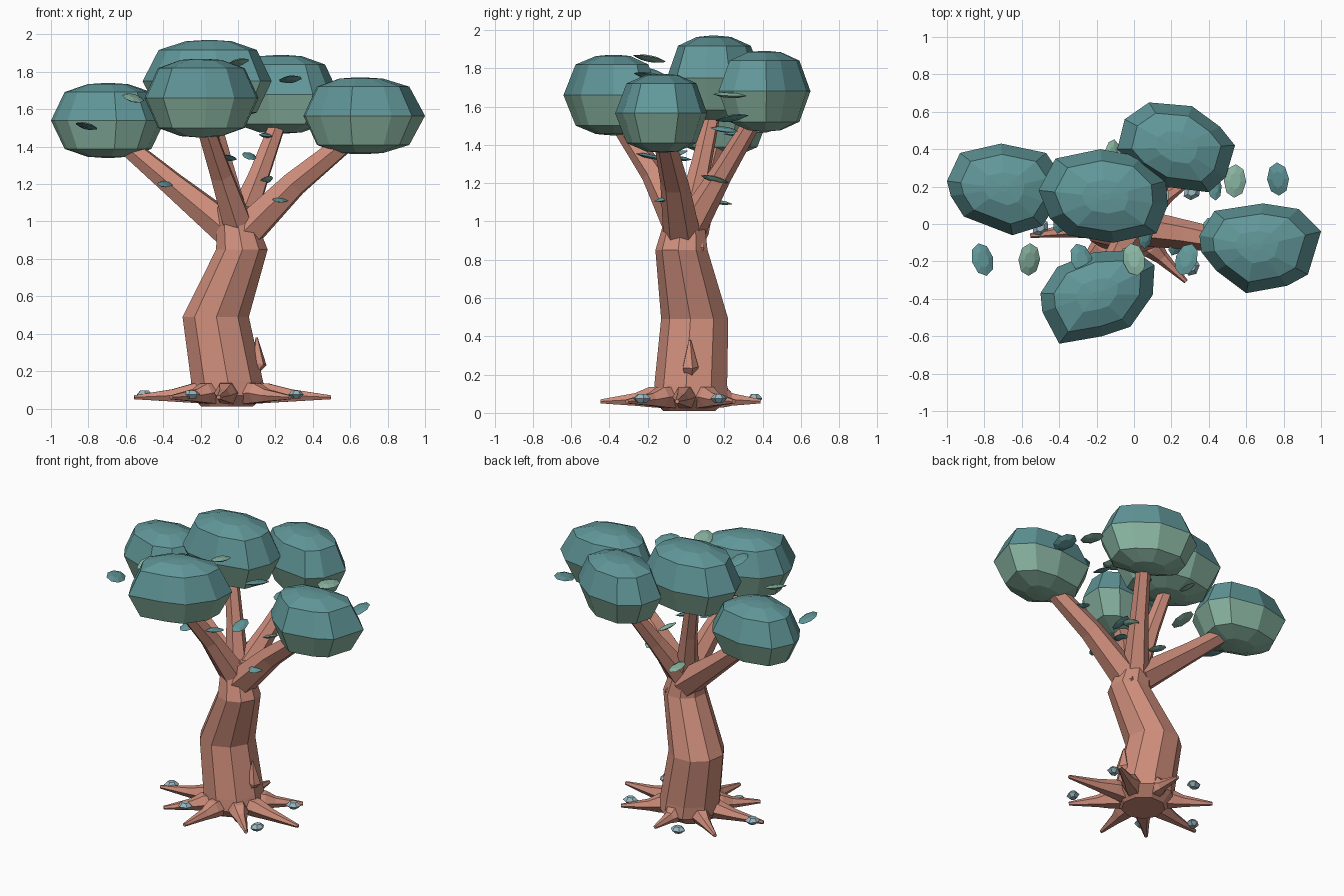
import bpy
import math
import random
from mathutils import Vector, Euler

random.seed(4)
cube = bpy.data.objects.get("Cube")
if cube:
    bpy.data.objects.remove(cube, do_unlink=True)


def material(name, colour):
    mat = bpy.data.materials.new(name)
    mat.use_nodes = True
    mat.diffuse_color = (*colour, 1)
    mat.node_tree.nodes["Principled BSDF"].inputs["Base Color"].default_value = (*colour, 1)
    return mat


BARK = material("salmon bark", (0.62, 0.27, 0.20))
TEAL = material("teal leaf", (0.12, 0.31, 0.32))
SAGE = material("sage leaf", (0.25, 0.46, 0.36))
STONE = material("pale blue stone", (0.32, 0.48, 0.53))


def loft(name, rings, mats, rule=None):
    """Skin equal-sized rings of points and close both ends; first ring is the lowest."""
    n = len(rings[0])
    verts = [tuple(p) for ring in rings for p in ring]
    faces = [tuple(reversed(range(n)))]
    for r in range(len(rings) - 1):
        a, b = r * n, (r + 1) * n
        faces += [(a + i, a + (i + 1) % n, b + (i + 1) % n, b + i) for i in range(n)]
    faces.append(tuple(range(len(verts) - n, len(verts))))
    mesh = bpy.data.meshes.new(name)
    mesh.from_pydata(verts, [], faces)
    for mat in mats:
        mesh.materials.append(mat)
    if rule:
        for face in mesh.polygons:
            face.material_index = rule(face.center)
    mesh.update()
    obj = bpy.data.objects.new(name, mesh)
    bpy.context.collection.objects.link(obj)
    return obj


def circle(centre, radius, sides, axis=Vector((0, 0, 1)), turn=0.0):
    """Ring of points around a centre, square to the axis."""
    rot = axis.to_track_quat("Z", "Y")
    angles = [math.tau * i / sides + turn for i in range(sides)]
    return [Vector(centre) + rot @ Vector((math.cos(a), math.sin(a), 0)) * radius for a in angles]


def limb(name, path, sides=6):
    """Tapered limb through (x, y, z, radius) stations."""
    axis = (Vector(path[-1][:3]) - Vector(path[0][:3])).normalized()
    return loft(name, [circle(p[:3], p[3], sides, axis) for p in path], [BARK])


# Trunk: a crooked faceted column
trunk = [(-.06, .02, .01, .14), (-.05, .03, .07, .2), (-.06, .03, .15, .195),
         (-.12, .05, .49, .18), (.02, -.02, .85, .14), (-.02, 0, 1.08, .09)]
loft("trunk", [circle(p[:3], p[3], 9, turn=.2) for p in trunk], [BARK])

# Branches reaching into each crown
limb("right_branch", [(-.02, .02, .93, .1), (-.35, .1, 1.2, .07), (-.66, .17, 1.46, .05)])
limb("left_branch", [(.03, -.02, .93, .1), (.3, -.06, 1.2, .075), (.62, -.12, 1.46, .055)])
limb("front_branch", [(.01, -.02, .95, .09), (-.09, -.17, 1.25, .065), (-.18, -.35, 1.52, .05)])
limb("back_branch", [(0, .01, .95, .09), (.11, .18, 1.24, .06), (.22, .36, 1.54, .045)])
limb("middle_branch", [(-.01, .01, .98, .08), (-.08, .08, 1.3, .055), (-.15, .14, 1.58, .045)])

# Knots: slender pointed scars on the trunk
limb("lower_knot", [(.06, .02, .16, .02), (.11, .02, .24, .045), (.1, .02, .38, .006)], 5)
limb("upper_knot", [(.09, .06, .78, .006), (.08, .07, .86, .03), (.05, .06, .95, .004)], 5)

# Roots: a star of flat spikes
for degrees, length in [(-6, .54), (33, .44), (89, .38), (145, .46),
                        (188, .52), (225, .45), (262, .46), (315, .45)]:
    a = math.radians(degrees)
    way = Vector((math.cos(a), math.sin(a), 0))
    stations = [(.05, .08, .07), (.2, .082, .06), (length * .6, .07, .038), (length, .06, .012)]
    limb("root", [(*(Vector((-.04, .01, z)) + way * d), r) for d, z, r in stations], 6)

# Crowns: irregular outlines swept through a squat dome, teal above and sage below
PROFILE = [(-1, .08), (-.97, .36), (-.76, .76), (0, 1), (.76, .76), (.97, .36), (1, .08)]


def crown(name, low, high, outline):
    pts = list(reversed([Vector(p) for p in outline]))
    mid = sum(pts, Vector((0, 0))) / len(pts)
    z, half = (low + high) / 2, (high - low) / 2
    rings = [[(*(mid + (p - mid) * s), z + h * half) for p in pts] for h, s in PROFILE]
    loft(name, rings, [TEAL, SAGE], lambda c: 1 if c.z < z else 0)


crown("right_crown", 1.34, 1.74,
      [(-1, .23), (-.93, .38), (-.71, .43), (-.47, .38), (-.39, .26),
       (-.42, .1), (-.49, -.01), (-.65, -.06), (-.91, .04), (-.98, .15)])
crown("middle_crown", 1.53, 1.97,
      [(-.51, .18), (-.42, .35), (-.18, .4), (.04, .36), (.17, .23),
       (.18, .1), (.12, -.05), (-.11, -.1), (-.35, -.06), (-.45, .03)])
crown("front_crown", 1.45, 1.87,
      [(-.5, -.37), (-.41, -.23), (-.21, -.15), (0, -.14), (.11, -.22),
       (.1, -.38), (-.02, -.55), (-.17, -.6), (-.4, -.64), (-.49, -.47)])
crown("back_crown", 1.47, 1.89,
      [(-.09, .4), (-.05, .56), (.08, .65), (.31, .63), (.46, .52),
       (.54, .42), (.49, .25), (.4, .17), (.16, .2), (0, .3)])
crown("left_crown", 1.36, 1.77,
      [(.36, -.15), (.35, -.06), (.43, .07), (.69, .11), (.88, .08),
       (1, -.04), (.93, -.27), (.82, -.33), (.6, -.37), (.44, -.25)])


def pebble(name, place, size, tilt, mat, sides):
    """Flat lens: tiny cap, full rim, tiny cap."""
    rings = [circle((0, 0, h), r, sides) for h, r in [(-.5, .25), (0, .5), (.5, .25)]]
    obj = loft(name, rings, [mat])
    obj.scale, obj.rotation_euler, obj.location = size, Euler(tilt), place


# Stones resting among the roots
for x, y in [(-.5, -.02), (-.25, -.23), (.31, -.23), (.31, .17), (-.19, .36)]:
    pebble("stone", (x, y, .075), (.1, .08, .045), (0, 0, random.uniform(0, 3)), STONE, 6)

# Loose leaves drifting around the crowns and branches
LEAVES = {
    TEAL: [(-.81, -.19, 1.51), (.77, .24, 1.54), (.28, -.19, 1.76), (-.28, -.19, 1.78),
           (-.39, .02, 1.2), (.41, -.04, 1.33), (.23, -.1, 1.12), (.15, .27, 1.46),
           (-.05, -.19, 1.34), (.06, -.06, 1.35), (.43, .2, 1.48)],
    SAGE: [(-.56, -.19, 1.66), (.54, .23, 1.66), (0, -.19, 1.85),
           (.15, .15, 1.22), (-.05, .17, 1.1), (-.12, .38, 1.48)],
}
for mat, places in LEAVES.items():
    for place in places:
        tilt = (random.uniform(-.3, .3), random.uniform(-.35, .35), random.uniform(-.4, .4))
        outer = abs(place[1]) > .18 and place[2] > 1.5
        size = (.12, .18, .025) if outer else (.08, .15, .02)
        pebble("leaf", place, size, tilt, mat, 8)
